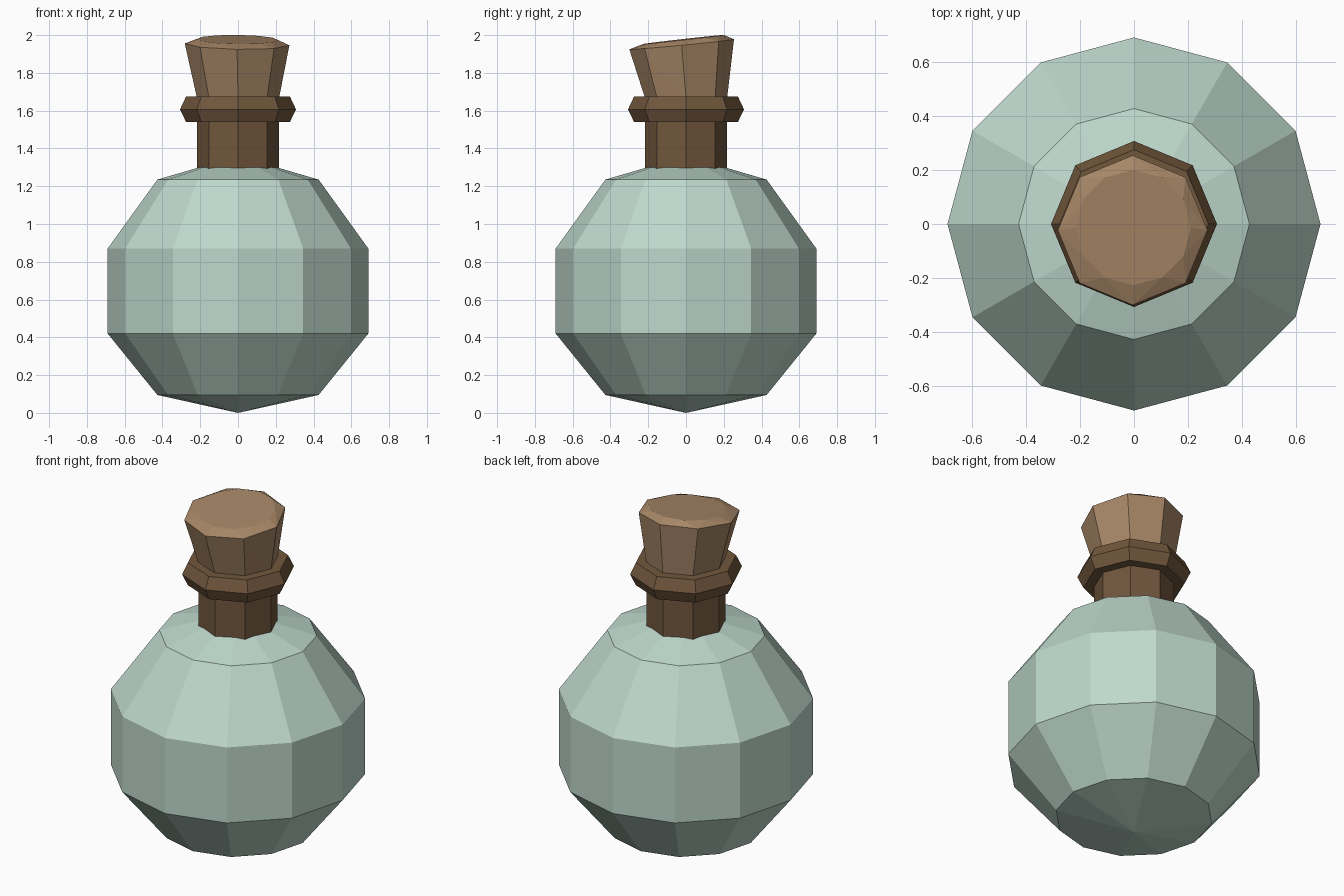
import bpy, bmesh
from math import sin, cos, pi

if "Cube" in bpy.data.objects:
    bpy.data.objects.remove(bpy.data.objects["Cube"])


def material(name, rgb):
    m = bpy.data.materials.new(name)
    m.diffuse_color = (*rgb, 1.0)
    m.use_nodes = True
    m.node_tree.nodes["Principled BSDF"].inputs["Base Color"].default_value = m.diffuse_color
    return m


GLASS = material("pale green glass", (0.515, 0.687, 0.604))
CORK = material("cork", (0.385, 0.24, 0.135))
BROWN = material("dark brown", (0.165, 0.095, 0.046))


def finish(bm, name, mat):
    bmesh.ops.recalc_face_normals(bm, faces=bm.faces)
    me = bpy.data.meshes.new(name)
    bm.to_mesh(me)
    bm.free()
    me.materials.append(mat)
    ob = bpy.data.objects.new(name, me)
    bpy.context.collection.objects.link(ob)
    return ob


def ring(bm, n, r, z, centre=(0, 0), slope=(0, 0)):
    """Ring of n vertices, optionally off centre and tilted."""
    out = []
    for i in range(n):
        x, y = r * cos(2 * pi * i / n), r * sin(2 * pi * i / n)
        out.append(bm.verts.new((x + centre[0], y + centre[1],
                                 z + slope[0] * x + slope[1] * y)))
    return out


def lathe(name, n, profile, mat):
    """Faceted solid of revolution; radius 0 makes a pole."""
    bm = bmesh.new()
    rings = [ring(bm, n, r, z) if r else [bm.verts.new((0, 0, z))] * n
             for r, z in profile]
    for a, b in zip(rings, rings[1:]):
        for i in range(n):
            j = (i + 1) % n
            bm.faces.new(list(dict.fromkeys((a[i], a[j], b[j], b[i]))))
    for r in (rings[0], rings[-1]):
        if r[0] is not r[1]:
            bm.faces.new(r)
    return finish(bm, name, mat)


# Round twelve-sided flask
lathe("flask_body", 12, [(0, 0.0), (0.427, 0.095), (0.69, 0.42), (0.69, 0.87),
                         (0.427, 1.235), (0, 1.36)], GLASS)

# Eight-sided neck and the rim around it
lathe("neck", 8, [(0.218, 1.27), (0.218, 1.60)], BROWN)
lathe("neck_rim", 8, [(0.275, 1.54), (0.307, 1.607), (0.275, 1.675)], BROWN)

# Flared stopper with a tilted, chamfered top
bm = bmesh.new()
ring(bm, 8, 0.218, 1.67)
ring(bm, 8, 0.277, 1.951, (-0.005, -0.023), (-0.018, 0.096))
ring(bm, 12, 0.213, 1.977, (-0.002, -0.013), (-0.012, 0.112))
bmesh.ops.convex_hull(bm, input=bm.verts)
bmesh.ops.dissolve_limit(bm, angle_limit=0.01, verts=bm.verts, edges=bm.edges)
finish(bm, "stopper", CORK)
